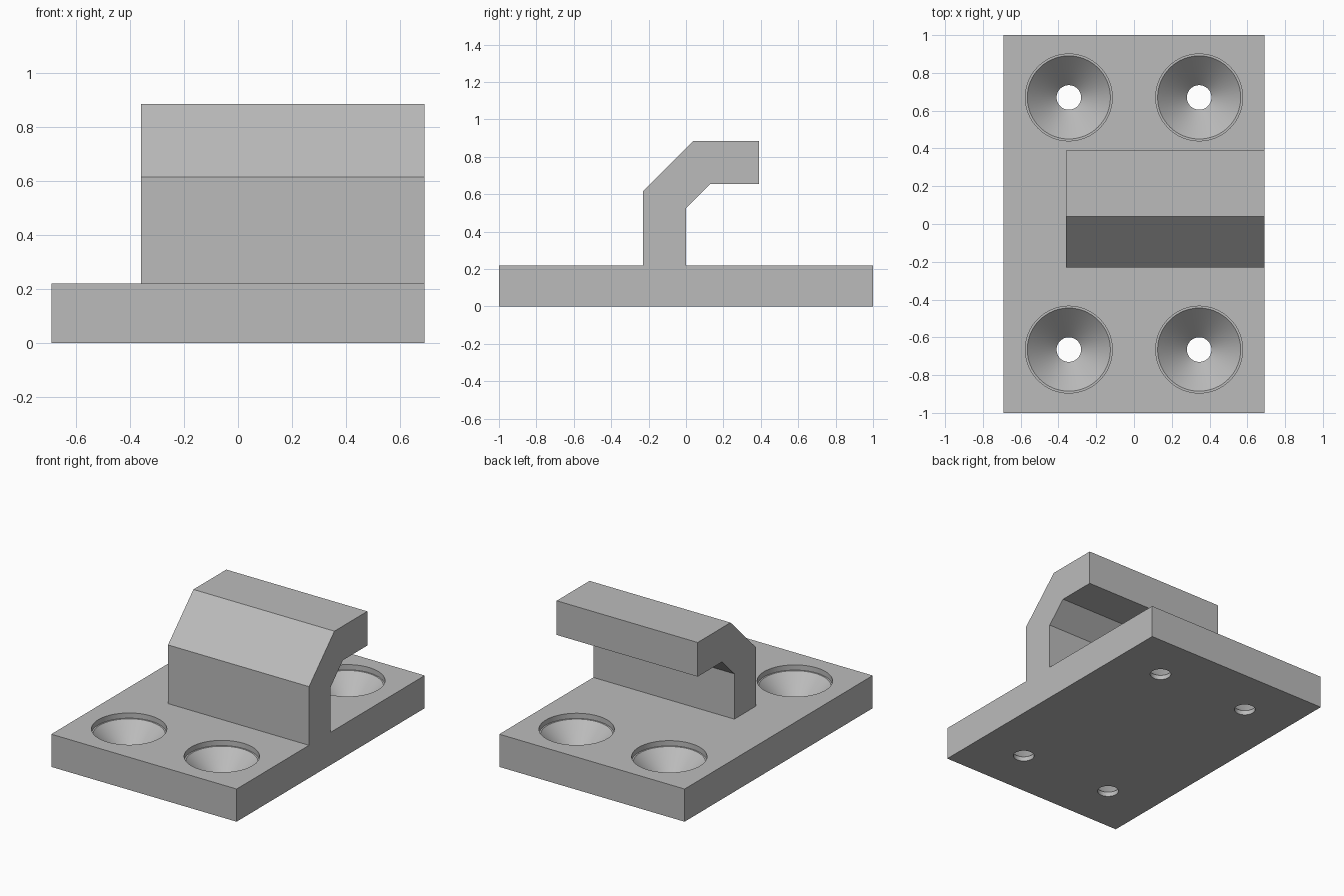
import bpy, bmesh, math
from mathutils import Vector

cube = bpy.data.objects.get("Cube")
if cube:
    bpy.data.objects.remove(cube, do_unlink=True)

GREY = (0.5, 0.5, 0.5, 1.0)
grey = bpy.data.materials.new("plain grey")
grey.use_nodes = True
grey.diffuse_color = GREY
grey.node_tree.nodes["Principled BSDF"].inputs["Base Color"].default_value = GREY


def make_object(name, bm):
    bmesh.ops.recalc_face_normals(bm, faces=bm.faces)
    mesh = bpy.data.meshes.new(name)
    bm.to_mesh(mesh)
    bm.free()
    mesh.materials.append(grey)
    obj = bpy.data.objects.new(name, mesh)
    bpy.context.collection.objects.link(obj)
    return obj


def extrude_profile(name, profile, x0, x1):
    """Extrude a y-z outline along x."""
    bm = bmesh.new()
    face = bm.faces.new([bm.verts.new((x0, y, z)) for y, z in profile])
    new = bmesh.ops.extrude_face_region(bm, geom=[face])["geom"]
    moved = [v for v in new if isinstance(v, bmesh.types.BMVert)]
    bmesh.ops.translate(bm, verts=moved, vec=(x1 - x0, 0, 0))
    return make_object(name, bm)


def apply_boolean(target, tool, operation):
    mod = target.modifiers.new(operation, 'BOOLEAN')
    mod.operation = operation
    mod.solver = 'EXACT'
    mod.object = tool
    bpy.context.view_layer.objects.active = target
    bpy.ops.object.modifier_apply(modifier=mod.name)


HALF_X, THICK = 0.69, 0.22

# Base plate
plate = extrude_profile("mounting_plate",
                        [(-1, 0), (1, 0), (1, THICK), (-1, THICK)], -HALF_X, HALF_X)

# Bent hook, flush with the left edge and sunk into the plate
hook = extrude_profile("hook", [
    (-0.23, 0.1), (-0.23, 0.615), (0.04, 0.885), (0.39, 0.885),
    (0.39, 0.655), (0.13, 0.655), (0, 0.525), (0, 0.1)], -0.36, HALF_X)

# Countersunk screw hole cutter: bore, cone, shallow counterbore
SEGMENTS = 64
lathe = [(0.065, -0.1), (0.065, 0.03), (0.22, 0.185), (0.23, 0.185), (0.23, 0.4)]
bm = bmesh.new()
for cx in (-0.345, 0.345):
    for cy in (-0.665, 0.67):
        rings = []
        for r, z in lathe:
            angles = [math.tau * i / SEGMENTS for i in range(SEGMENTS)]
            rings.append([bm.verts.new((cx + r * math.cos(a), cy + r * math.sin(a), z))
                          for a in angles])
        for low, high in zip(rings, rings[1:]):
            for i in range(SEGMENTS):
                j = (i + 1) % SEGMENTS
                bm.faces.new((low[i], low[j], high[j], high[i]))
        bm.faces.new(rings[0][::-1])
        bm.faces.new(rings[-1])
cutter = make_object("screw_hole_cutter", bm)

apply_boolean(plate, hook, 'UNION')
apply_boolean(plate, cutter, 'DIFFERENCE')
for helper in (hook, cutter):
    bpy.data.objects.remove(helper, do_unlink=True)
plate.name = "hook_bracket"

# Merge leftover coplanar faces
bm = bmesh.new()
bm.from_mesh(plate.data)
bmesh.ops.dissolve_limit(bm, angle_limit=math.radians(0.5),
                         verts=bm.verts, edges=bm.edges)
bm.to_mesh(plate.data)
bm.free()

# Smooth the round holes, keep the edges crisp
bpy.ops.object.select_all(action='DESELECT')
plate.select_set(True)
bpy.context.view_layer.objects.active = plate
bpy.ops.object.shade_smooth_by_angle(angle=math.radians(30))
